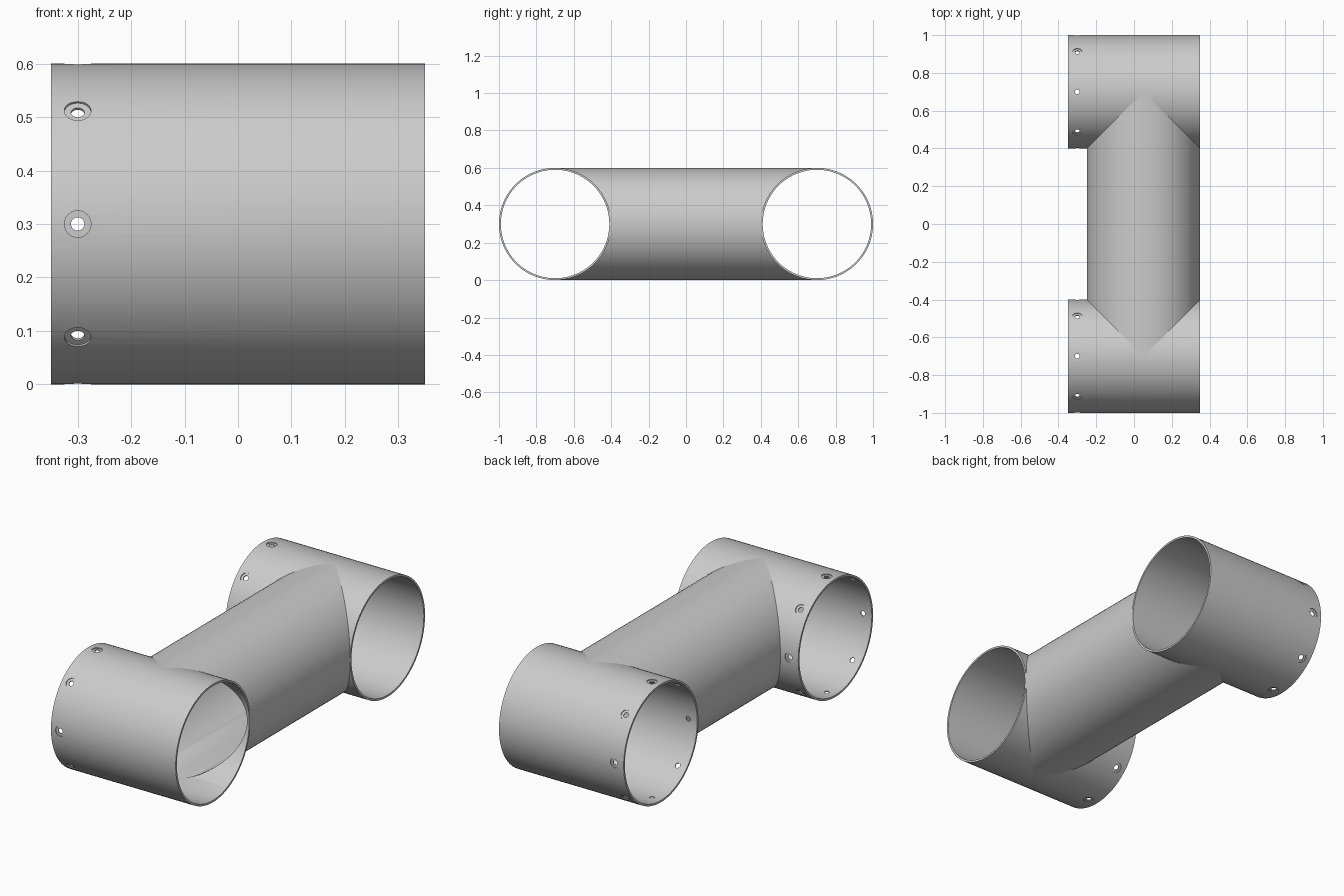
import bpy, bmesh
from math import sin, cos, pi, sqrt
from mathutils import Matrix, Vector

cube = bpy.data.objects.get("Cube")
if cube:
    bpy.data.objects.remove(cube, do_unlink=True)

R, WALL = 0.30, 0.01          # pipe radius and wall thickness
RI = R - WALL
HALF = 0.35                   # half length of the end pipes
SPAN = 0.70                   # distance of the end pipes from the middle
OFFSET = 0.05                 # sideways shift of the connecting pipe
SEG = 96

grey = bpy.data.materials.new("pipe grey")
grey.use_nodes = True
colour = (0.6, 0.6, 0.6, 1)
grey.diffuse_color = colour
grey.node_tree.nodes["Principled BSDF"].inputs["Base Color"].default_value = colour


def lathe(bm, profile, matrix, seg, closed=False):
    """Turn (radius, position) points about local z; close the loop or cap the ends."""
    rings = [[bm.verts.new(matrix @ Vector((r * cos(2 * pi * i / seg), r * sin(2 * pi * i / seg), h)))
              for i in range(seg)] for r, h in profile]
    pairs = list(zip(rings, rings[1:]))
    if closed:
        pairs.append((rings[-1], rings[0]))
    else:
        bm.faces.new(rings[0])
        bm.faces.new(rings[-1])
    for a, b in pairs:
        for i in range(seg):
            j = (i + 1) % seg
            bm.faces.new((a[i], a[j], b[j], b[i]))
    return rings


def finish(name, bm):
    bmesh.ops.recalc_face_normals(bm, faces=bm.faces)
    mesh = bpy.data.meshes.new(name)
    bm.to_mesh(mesh)
    bm.free()
    mesh.materials.append(grey)
    obj = bpy.data.objects.new(name, mesh)
    bpy.context.collection.objects.link(obj)
    return obj


def activate(obj):
    bpy.ops.object.select_all(action='DESELECT')
    obj.select_set(True)
    bpy.context.view_layer.objects.active = obj


def smooth(obj):
    activate(obj)
    bpy.ops.object.shade_smooth_by_angle(angle=pi / 6)


ALONG_X = Matrix.Rotation(pi / 2, 4, 'Y')
ALONG_Y = Matrix.Rotation(-pi / 2, 4, 'X')


def end_pipe(name, y, opened):
    # Hollow pipe lying along x
    bm = bmesh.new()
    place = Matrix.Translation((0, y, R))
    lathe(bm, [(R, -HALF), (R, HALF), (RI, HALF), (RI, -HALF)], place @ ALONG_X, SEG, True)
    pipe = finish(name, bm)

    # Eight counterbored screw holes near one end
    bm = bmesh.new()
    bore = [(0.0125, 0.26), (0.0125, 0.295), (0.025, 0.295), (0.025, 0.33)]
    for k in range(8):
        turn = Matrix.Rotation(k * pi / 4, 4, 'X')
        lathe(bm, bore, place @ Matrix.Translation((-0.3, 0, 0)) @ turn, 24)
    # Mouth of the connecting pipe
    if opened:
        mouth = Matrix.Translation((OFFSET, y, R)) @ ALONG_Y
        lathe(bm, [(RI - 0.002, 0), (RI - 0.002, SPAN)], mouth, SEG)
    cutter = finish(name + "_cutter", bm)
    cutter.hide_render = True

    mod = pipe.modifiers.new("holes", 'BOOLEAN')
    mod.operation = 'DIFFERENCE'
    mod.solver = 'EXACT'
    mod.object = cutter
    activate(pipe)
    bpy.ops.object.modifier_apply(modifier=mod.name)
    bpy.data.objects.remove(cutter, do_unlink=True)
    smooth(pipe)


end_pipe("front_pipe", -SPAN, True)
end_pipe("back_pipe", SPAN, False)

# Connecting pipe, its ends saddle-cut to sit on the end pipes
bm = bmesh.new()
place = Matrix.Translation((OFFSET, 0, R))
lathe(bm, [(R, -1), (R, 1), (RI, 1), (RI, -1)], place @ ALONG_Y, SEG, True)
for v in bm.verts:
    reach = SPAN - sqrt(max(0, R * R - (v.co.z - R) ** 2))
    v.co.y = reach if v.co.y > 0 else -reach
smooth(finish("connecting_pipe", bm))
